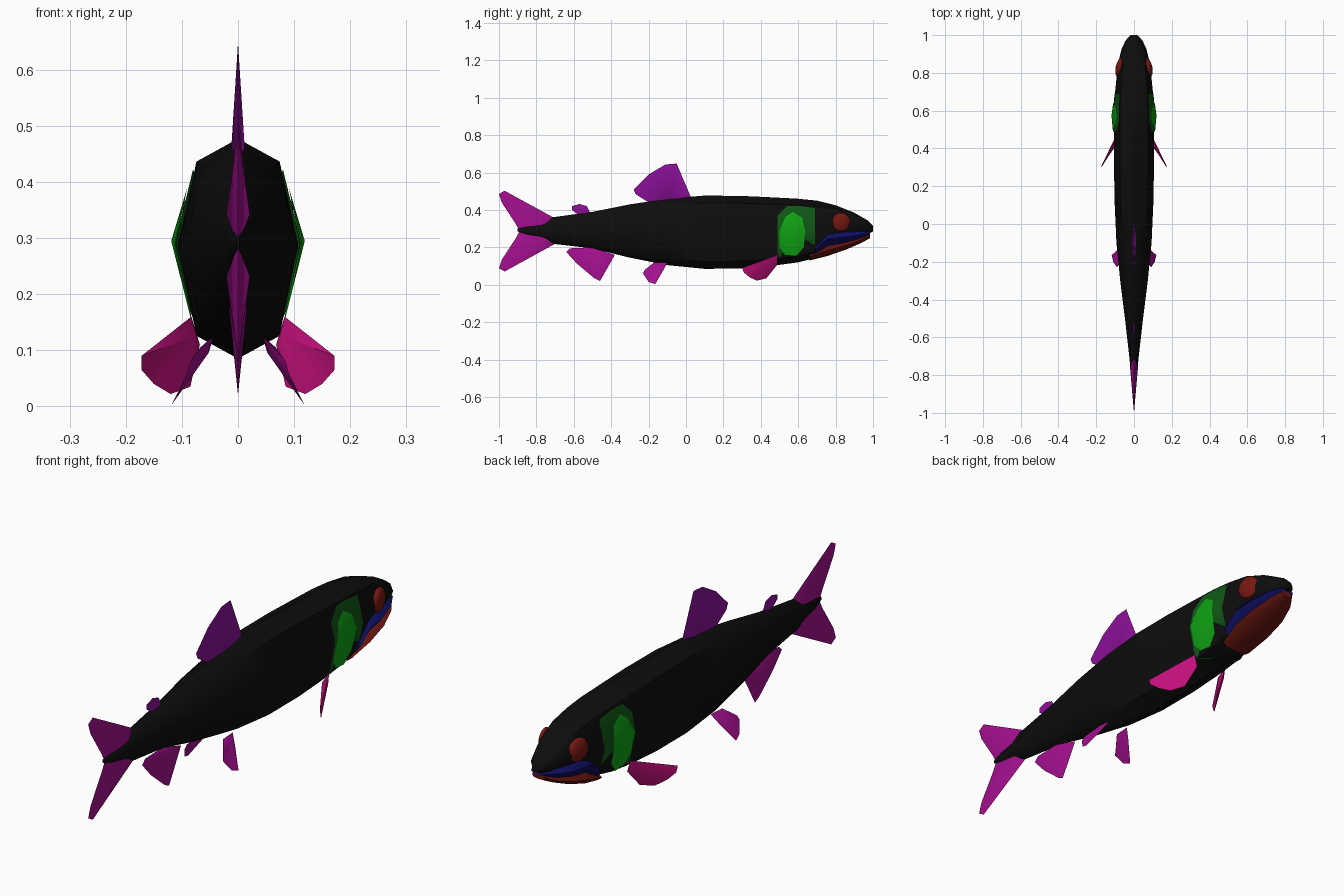
import bpy
import bmesh
import math
from mathutils import Vector, geometry

default = bpy.data.objects.get("Cube")
if default:
    bpy.data.objects.remove(default)

parts = []


def material(name, r, g, b):
    mat = bpy.data.materials.new(name)
    mat.use_nodes = True
    mat.diffuse_color = (r, g, b, 1)
    mat.node_tree.nodes["Principled BSDF"].inputs["Base Color"].default_value = (r, g, b, 1)
    return mat


black = material("black skin", .004, .004, .004)
purple = material("purple back fin", .27, .005, .33)
magenta = material("magenta fin", .38, .005, .28)
pink = material("pink side fin", .55, .005, .2)
green = material("bright green cheek", .005, .36, .007)
dark_green = material("dark green gill", .005, .1, .008)
eye_red = material("dark red eye", .19, .009, .006)
jaw_red = material("rust red jaw", .14, .008, .005)
blue = material("deep blue mouth", .005, .005, .13)


def finish(name, bm, mat):
    """Turn a bmesh into a named object with one material."""
    bmesh.ops.recalc_face_normals(bm, faces=bm.faces)
    mesh = bpy.data.meshes.new(name)
    bm.to_mesh(mesh)
    bm.free()
    mesh.materials.append(mat)
    obj = bpy.data.objects.new(name, mesh)
    bpy.context.collection.objects.link(obj)
    parts.append(obj)
    return obj


def section(top, bottom, width):
    """Right half of an eight-sided cross-section, top to bottom, as (x, z)."""
    h = top - bottom
    return [(0, top), (.7 * width, top - .1 * h), (width, (top + bottom) / 2),
            (.7 * width, bottom + .1 * h), (0, bottom)]


def loft(name, rings, mat):
    """Skin eight-sided rings given as (y, top, bottom, half width)."""
    bm = bmesh.new()
    loops = []
    for y, top, bottom, width in rings:
        half = section(top, bottom, width)
        loop = half + [(-x, z) for x, z in half[3:0:-1]]
        loops.append([bm.verts.new((x, y, z)) for x, z in loop])
    for a, b in zip(loops, loops[1:]):
        for i in range(len(a)):
            j = (i + 1) % len(a)
            bm.faces.new((a[i], a[j], b[j], b[i]))
    bm.faces.new(loops[0])
    bm.faces.new(loops[-1])
    return finish(name, bm, mat)


def fin(name, outline, apex, thickness, mat, side=1):
    """Thin-edged fin: an outline fanned to a raised point on each face."""
    points = [Vector((x * side, y, z)) for x, y, z in outline]
    centre = Vector((apex[0] * side, apex[1], apex[2]))
    normal = geometry.normal(points)
    bm = bmesh.new()
    rim = [bm.verts.new(p) for p in points]
    for sign in (1, -1):
        tip = bm.verts.new(centre + normal * thickness * sign)
        for i, v in enumerate(rim):
            bm.faces.new((v, rim[(i + 1) % len(rim)], tip))
    return finish(name, bm, mat)


def flat_fin(name, outline, apex, thickness, mat):
    """Fin standing in the middle plane, outline given as (y, z)."""
    return fin(name, [(0, y, z) for y, z in outline], (0, *apex), thickness, mat)


# Body, tail root to snout
body_rings = [
    (-.9, .3, .285, .003), (-.85, .315, .265, .011), (-.77, .325, .25, .02),
    (-.72, .36, .22, .023), (-.5, .39, .195, .048), (-.3, .43, .145, .073),
    (-.1, .46, .105, .093), (.1, .477, .085, .102), (.3, .475, .088, .106),
    (.45, .468, .1, .107), (.6, .46, .12, .107), (.7, .45, .145, .1),
    (.8, .425, .24, .09), (.9, .385, .26, .073), (.97, .345, .27, .046),
    (1, .315, .285, .018)]
loft("body", body_rings, black)

# Mouth lining and lower jaw
loft("mouth", [(.69, .23, .15, .088), (.76, .295, .2, .09), (.85, .295, .215, .084),
               (.93, .295, .24, .065), (.985, .29, .265, .034)], blue)
loft("lower_jaw", [(.66, .17, .13, .07), (.76, .215, .155, .086), (.86, .235, .19, .08),
                   (.94, .255, .225, .058), (.985, .275, .25, .03)], jaw_red)


def half_width(y, z):
    """Half width of the body at a given length and height."""
    for a, b in zip(body_rings, body_rings[1:]):
        if a[0] <= y <= b[0]:
            t = (y - a[0]) / (b[0] - a[0])
            half = section(*[p + (q - p) * t for p, q in zip(a[1:], b[1:])])
            for (xa, za), (xb, zb) in zip(half, half[1:]):
                if zb <= z <= za:
                    return xa + (xb - xa) * (za - z) / (za - zb)
    return 0


def panel(name, outline, centre, bulge, lift, mat, side):
    """Plate hugging the body side, swelling to a raised centre."""
    bm = bmesh.new()
    rim = [bm.verts.new((side * (half_width(y, z) + lift), y, z)) for y, z in outline]
    tip = bm.verts.new((side * bulge, *centre))
    for i, v in enumerate(rim):
        j = (i + 1) % len(rim)
        face = (v, rim[j], tip)
        bm.faces.new(face if side < 0 else face[::-1])
    obj = finish(name, bm, mat)
    # Open plates: keep the outside facing outward
    if obj.data.polygons[0].normal.x * side < 0:
        obj.data.flip_normals()
    return obj


gill = [(.49, .37), (.54, .42), (.62, .42), (.69, .41), (.69, .29), (.69, .22),
        (.62, .135), (.55, .13), (.5, .14), (.49, .17), (.49, .29)]
cheek = [(.53, .36), (.57, .39), (.62, .36), (.637, .29), (.63, .2), (.59, .155),
         (.53, .16), (.5, .2), (.5, .29)]
pectoral = [(.083, .49, .16), (.172, .3, .09), (.172, .31, .065), (.15, .34, .04),
            (.12, .38, .022), (.085, .43, .035), (.068, .49, .11)]
pelvic = [(.045, -.1, .12), (.07, -.12, .08), (.118, -.165, .003), (.11, -.2, .015),
          (.09, -.23, .06), (.085, -.22, .08), (.05, -.17, .12)]

# Paired parts
for label, side in (("left", 1), ("right", -1)):
    panel(label + "_gill_cover", gill, (.59, .29), .112, .004, dark_green, side)
    panel(label + "_cheek", cheek, (.575, .295), .119, .007, green, side)
    fin(label + "_pectoral_fin", pectoral, (.085, .46, .125), .012, pink, side)
    fin(label + "_pelvic_fin", pelvic, (.06, -.14, .1), .009, magenta, side)
    bm = bmesh.new()
    bmesh.ops.create_uvsphere(bm, u_segments=16, v_segments=10, radius=1)
    eye = finish(label + "_eye", bm, eye_red)
    eye.scale = (.02, .05, .05)
    eye.location = (side * .077, .83, .335)
    eye.rotation_euler.z = side * math.radians(13)

# Fins on the middle plane
flat_fin("dorsal_fin", [(.03, .46), (-.05, .648), (-.11, .643), (-.2, .59),
                        (-.28, .51), (-.27, .485), (-.2, .44)], (-.08, .46), .012, purple)
flat_fin("adipose_fin", [(-.51, .38), (-.53, .42), (-.57, .432), (-.61, .42),
                         (-.61, .4), (-.57, .37)], (-.55, .39), .009, purple)
flat_fin("anal_fin", [(-.38, .16), (-.46, .02), (-.49, .035), (-.58, .11),
                      (-.64, .175), (-.62, .195), (-.5, .2)], (-.49, .175), .016, magenta)

# Tail fin: one lobe mirrored about the tail axis
lobe = [(-.7, .355), (-.97, .503), (-1, .485), (-.985, .44), (-.91, .325),
        (-.89, .287), (-.72, .287)]
axis = .287
for label, sign in (("upper", 1), ("lower", -1)):
    flat_fin(label + "_tail_lobe", [(y, axis + sign * (z - axis)) for y, z in lobe],
             (-.76, axis + sign * .055), .021, magenta)

# Smooth shading that keeps the fin edges crisp
bpy.ops.object.select_all(action="DESELECT")
for obj in parts:
    obj.select_set(True)
bpy.context.view_layer.objects.active = parts[0]
bpy.ops.object.shade_smooth_by_angle(angle=math.radians(50))
